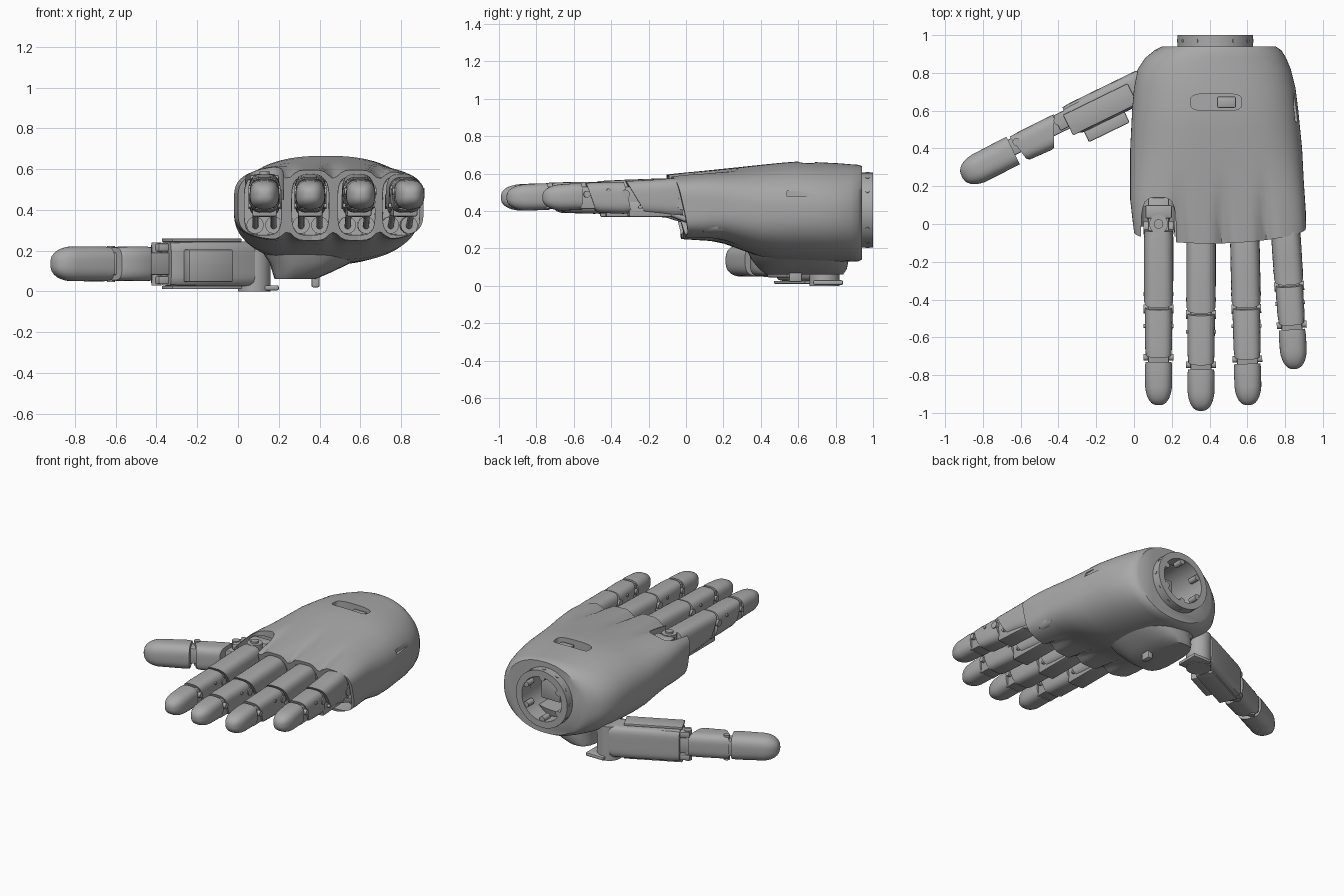
import bpy, bmesh, math
from mathutils import Matrix, Vector

cube = bpy.data.objects.get("Cube")
if cube:
    bpy.data.objects.remove(cube, do_unlink=True)

grey = bpy.data.materials.new("satin_grey")
grey.use_nodes = True
grey.diffuse_color = (0.4, 0.4, 0.4, 1)
bsdf = next(n for n in grey.node_tree.nodes if n.type == 'BSDF_PRINCIPLED')
bsdf.inputs["Base Color"].default_value = (0.4, 0.4, 0.4, 1)
bsdf.inputs["Roughness"].default_value = 0.5

I = Matrix.Identity(4)
UPRIGHT = Matrix.Rotation(math.pi / 2, 4, 'X')   # loft axis y -> z, loft z -> -y


def finish(name, bm, mat=I):
    bmesh.ops.recalc_face_normals(bm, faces=bm.faces)
    me = bpy.data.meshes.new(name)
    bm.to_mesh(me)
    bm.free()
    me.transform(mat)
    me.materials.append(grey)
    ob = bpy.data.objects.new(name, me)
    bpy.context.collection.objects.link(ob)
    return ob


def smooth(ob, angle=35):
    bpy.ops.object.select_all(action='DESELECT')
    ob.select_set(True)
    bpy.context.view_layer.objects.active = ob
    bpy.ops.object.shade_smooth_by_angle(angle=math.radians(angle))
    return ob


def ring(t, cx, hw, z0, z1, n=4, shear=0, count=40):
    # rounded-rectangle cross-section at y = t, sheared along y by height
    pts = []
    for i in range(count):
        a = 2 * math.pi * (i + 0.5) / count
        c, s = math.cos(a), math.sin(a)
        r = (abs(c) ** n + abs(s) ** n) ** (-1 / n)
        z = (z0 + z1) / 2 + (z1 - z0) / 2 * s * r
        pts.append(Vector((cx + hw * c * r, t + shear * (z1 - z), z)))
    return pts


def bridge(name, rings, mat=I, closed=False):
    bm = bmesh.new()
    vs = [[bm.verts.new(p) for p in r] for r in rings]
    n = len(vs[0])
    pairs = list(zip(vs, vs[1:])) + ([(vs[-1], vs[0])] if closed else [])
    for a, b in pairs:
        for i in range(n):
            bm.faces.new((a[i], a[(i + 1) % n], b[(i + 1) % n], b[i]))
    if not closed:
        bm.faces.new(vs[0])
        bm.faces.new(vs[-1][::-1])
    return finish(name, bm, mat)


def loft(name, sections, mat=I):
    return smooth(bridge(name, [ring(*s) for s in sections], mat))


def box(name, x, y, z, mat=I, bevel=0.008):
    bm = bmesh.new()
    bmesh.ops.create_cube(bm, size=1)
    for v in bm.verts:
        v.co = [r[0] + (c + 0.5) * (r[1] - r[0]) for c, r in zip(v.co, (x, y, z))]
    if bevel:
        bmesh.ops.bevel(bm, geom=bm.edges[:], offset=bevel, segments=2, affect='EDGES', profile=0.5)
    return smooth(finish(name, bm, mat))


def rod(name, p, q, r, mat=I, segs=24):
    p, q = Vector(p), Vector(q)
    bm = bmesh.new()
    place = Matrix.Translation((p + q) / 2) @ (q - p).to_track_quat('Z', 'Y').to_matrix().to_4x4()
    bmesh.ops.create_cone(bm, cap_ends=True, segments=segs, radius1=r, radius2=r,
                          depth=(q - p).length, matrix=place)
    return smooth(finish(name, bm, mat))


def cut(ob, cutters):
    bpy.context.view_layer.objects.active = ob
    for c in cutters:
        c.hide_render = True
        m = ob.modifiers.new("cut", 'BOOLEAN')
        m.operation, m.solver, m.object = 'DIFFERENCE', 'EXACT', c
        bpy.ops.object.modifier_apply(modifier=m.name)
        bpy.data.objects.remove(c, do_unlink=True)


# finger layout: base x, tip lean, base y, three joint ends
FINGERS = {
    "index": (0.13, 0.0, 0.0, -0.45, -0.72, -0.96),
    "middle": (0.355, 0.0, -0.04, -0.48, -0.76, -0.99),
    "ring": (0.585, 0.02, -0.04, -0.45, -0.73, -0.96),
    "little": (0.80, 0.05, 0.0, -0.33, -0.55, -0.77),
}

# palm shell: t, x range, z range, squareness
PALM = [(-0.05, 0.0, 0.91, 0.25, 0.595, 4.2), (0.03, -0.01, 0.91, 0.245, 0.605, 4),
        (0.12, -0.02, 0.905, 0.24, 0.615, 3.6), (0.2, -0.02, 0.9, 0.225, 0.625, 3.2),
        (0.3, -0.02, 0.895, 0.19, 0.636, 2.8), (0.4, -0.02, 0.89, 0.155, 0.647, 2.6),
        (0.5, -0.015, 0.88, 0.14, 0.657, 2.5), (0.6, -0.01, 0.87, 0.135, 0.665, 2.4),
        (0.72, 0.0, 0.855, 0.13, 0.66, 2.3), (0.82, 0.02, 0.83, 0.13, 0.655, 2.25),
        (0.88, 0.06, 0.805, 0.13, 0.65, 2.2), (0.92, 0.11, 0.78, 0.13, 0.647, 2.2),
        (0.94, 0.15, 0.75, 0.14, 0.64, 2.2)]
rings = []
for t, x0, x1, z0, z1, n in PALM:
    pts = ring(t, (x0 + x1) / 2, (x1 - x0) / 2, z0, z1, n, 0, 144)
    k = max(0, min(1, (0.25 - t) / 0.3))
    mid = (z0 + z1) / 2
    for p in pts:
        # valleys between the knuckles, and a slanted bowed front edge
        p.y += k * (0.22 * (0.58 - p.z) - 0.05 * (1 - ((p.x - 0.4) / 0.5) ** 2))
        d = sum(math.exp(-((p.x - b) / 0.035) ** 2) for b in (0.243, 0.468, 0.693))
        if abs(p.z - mid) > 0.08:
            p.z -= math.copysign(0.04 * k * d, p.z - mid)
    rings.append(pts)
palm = bridge("palm_shell", rings)
cutters = [loft("socket", [(-0.3, x, 0.093, 0.272, 0.565, 4), (0.17, x, 0.09, 0.28, 0.56, 4)])
           for x in (0.122, 0.355, 0.581, 0.80)]
cutters += [
    loft("knuckle_notch", [(0.45, 0.13, 0.092, -0.14, 0.3, 4), (0.75, 0.13, 0.092, -0.14, 0.3, 4)], UPRIGHT),
    loft("back_slot", [(0.6, 0.435, 0.135, -0.69, -0.6, 4), (0.8, 0.435, 0.135, -0.69, -0.6, 4)], UPRIGHT),
    box("side_slot", (0.845, 1.0), (0.54, 0.7), (0.478, 0.508), bevel=0),
    rod("wrist_bore", (0.43, 0.7, 0.405), (0.43, 1.1, 0.405), 0.16, segs=48)]
cut(palm, cutters)
smooth(palm, 40)
box("back_slot_module", (0.44, 0.54), (0.615, 0.675), (0.58, 0.64))

# wrist coupling with bolts and inner lugs
wrist = [(0.9, 0.2), (1.0, 0.2), (1.0, 0.155), (0.9, 0.155)]
smooth(bridge("wrist_ring", [ring(t, 0.43, r, 0.405 - r, 0.405 + r, 2, 0, 64) for t, r in wrist], I, True))
for i in range(12):
    a = math.pi * i / 6
    c, s = math.cos(a), math.sin(a)
    if i % 2:
        rod("wrist_lug", (0.43 + 0.145 * c, 0.93, 0.405 + 0.145 * s),
            (0.43 + 0.145 * c, 0.995, 0.405 + 0.145 * s), 0.02, segs=16)
    rod("wrist_pin", (0.43 + 0.19 * c, 0.97, 0.405 + 0.19 * s),
        (0.43 + 0.203 * c, 0.97, 0.405 + 0.203 * s), 0.01, segs=12)
box("wrist_core", (0.39, 0.54), (0.65, 0.85), (0.33, 0.48))


def fingertip(name, y0, y3, hw, z0, z1, mat):
    length = 0.12
    secs = [(y0, 0, hw * 0.96, z0, z1, 3, 0), (y0 - 0.03, 0, hw, z0, z1, 3, 0)]
    for i in range(1, 9):
        a = math.radians(i * 10.5)
        k = math.cos(a) ** 0.8
        mid = (z0 + z1) / 2 - 0.004
        h = (z1 - z0) / 2 * k
        secs.append((y3 + length * (1 - math.sin(a)), 0, hw * k, mid - h, mid + h, 2.6, 0))
    loft(name, secs, mat)


for name, (x, lean, y0, y1, y2, y3) in FINGERS.items():
    m = Matrix.Translation((x, 0, 0)) @ Matrix.Rotation(math.atan2(lean, -y3), 4, 'Z')
    # covers
    loft(name + "_proximal_cover", [(y0 - 0.04, 0, 0.074, 0.37, 0.573, 3.4, 0.1),
                                    (y0 - 0.08, 0, 0.078, 0.365, 0.575, 3.4, 0.1),
                                    (y1 + 0.15, 0, 0.078, 0.375, 0.567, 3.4, 0.25),
                                    (y1 + 0.006, 0, 0.077, 0.385, 0.56, 3.4, 0.6)], m)
    loft(name + "_middle_cover", [(y1 - 0.006, 0, 0.073, 0.39, 0.556, 3.4, 0.25),
                                  (y1 - 0.04, 0, 0.073, 0.385, 0.556, 3.4, 0.2),
                                  (y2 + 0.06, 0, 0.072, 0.39, 0.553, 3.4, 0.2),
                                  (y2 + 0.012, 0, 0.068, 0.4, 0.55, 3.4, 0.35)], m)
    fingertip(name + "_tip", y2 - 0.01, y3, 0.072, 0.405, 0.548, m)
    # inner links and hinge pins
    box(name + "_link", (-0.055, 0.055), (y2 - 0.03, y0 + 0.14), (0.41, 0.53), m)
    box(name + "_lower_link", (-0.06, 0.06), (y1 + 0.02, y0 - 0.08), (0.368, 0.45), m)
    for y, z, r in ((y1 + 0.0, 0.49, 0.024), (y2 + 0.015, 0.49, 0.018), (y0 - 0.02, 0.44, 0.035),
                    (y1 + 0.08, 0.42, 0.01), (y1 - 0.09, 0.51, 0.01)):
        rod(name + "_pin", (-0.079, y, z), (0.079, y, z), r, m)
    # push rods and actuator ends inside the socket
    for s in (-1, 1):
        rod(name + "_push_rod", (s * 0.045, y0 - 0.08, 0.385), (s * 0.045, 0.09, 0.32), 0.015, m, 12)
        rod(name + "_actuator", (s * 0.046, 0.09, 0.325), (s * 0.046, 0.2, 0.325), 0.042, m)

# index knuckle joint showing in the notch
rod("knuckle_pivot", (0.13, 0.0, 0.42), (0.13, 0.0, 0.575), 0.05)
rod("knuckle_bolt", (0.13, 0.0, 0.57), (0.13, 0.0, 0.588), 0.025)
box("knuckle_bracket", (0.06, 0.2), (0.03, 0.1), (0.4, 0.57))

# thumb mount under the palm
loft("thumb_mount", [(0.29, 0.38, 0.3, -0.9, -0.28, 2.5), (0.2, 0.37, 0.255, -0.88, -0.32, 2.5),
                     (0.14, 0.355, 0.2, -0.87, -0.35, 2.6), (0.09, 0.31, 0.14, -0.86, -0.39, 2.8),
                     (0.06, 0.28, 0.1, -0.84, -0.43, 3)], UPRIGHT)
rod("thumb_yaw_motor", (0.08, 0.74, 0.0), (0.08, 0.74, 0.24), 0.08, segs=32)
box("thumb_base_plate", (0.06, 0.2), (0.68, 0.84), (0.005, 0.03))
box("thumb_bracket", (0.36, 0.4), (0.55, 0.62), (0.02, 0.1))

# thumb: axis runs along -y locally, its back turned sideways
T = (Matrix.Translation((-0.03, 0.69, 0.135)) @ Matrix.Rotation(math.radians(-64), 4, 'Z')
     @ Matrix.Rotation(-math.pi / 2, 4, 'Y'))
loft("thumb_housing", [(0.11, 0, 0.1, -0.07, 0.085, 6, 0), (0.08, 0, 0.11, -0.08, 0.092, 6, 0),
                       (-0.3, 0, 0.11, -0.08, 0.092, 6, 0), (-0.345, 0, 0.107, -0.06, 0.088, 6, -0.1)], T)
box("thumb_inner_panel", (-0.09, 0.07), (-0.3, -0.06), (-0.14, -0.07), T)
for s in (-1, 1):
    box("thumb_side_plate", sorted((s * 0.108, s * 0.124)), (-0.36, 0.02), (-0.07, 0.05), T, 0.004)
    box("thumb_fork", sorted((s * 0.06, s * 0.1)), (-0.41, -0.3), (-0.02, 0.07), T)
rod("thumb_hinge", (-0.105, -0.395, 0.035), (0.105, -0.395, 0.035), 0.025, T)
box("thumb_link", (-0.055, 0.055), (-0.72, -0.32), (-0.03, 0.06), T)
loft("thumb_middle_cover", [(-0.4, 0, 0.082, -0.085, 0.075, 3.6, -0.5),
                            (-0.46, 0, 0.085, -0.09, 0.075, 3.6, -0.2),
                            (-0.62, 0, 0.084, -0.085, 0.073, 3.6, 0),
                            (-0.665, 0, 0.08, -0.075, 0.07, 3.6, 0.2)], T)
rod("thumb_tip_hinge", (-0.088, -0.645, 0.03), (0.088, -0.645, 0.03), 0.02, T)
fingertip("thumb_tip", -0.68, -0.985, 0.086, -0.085, 0.078, T)
